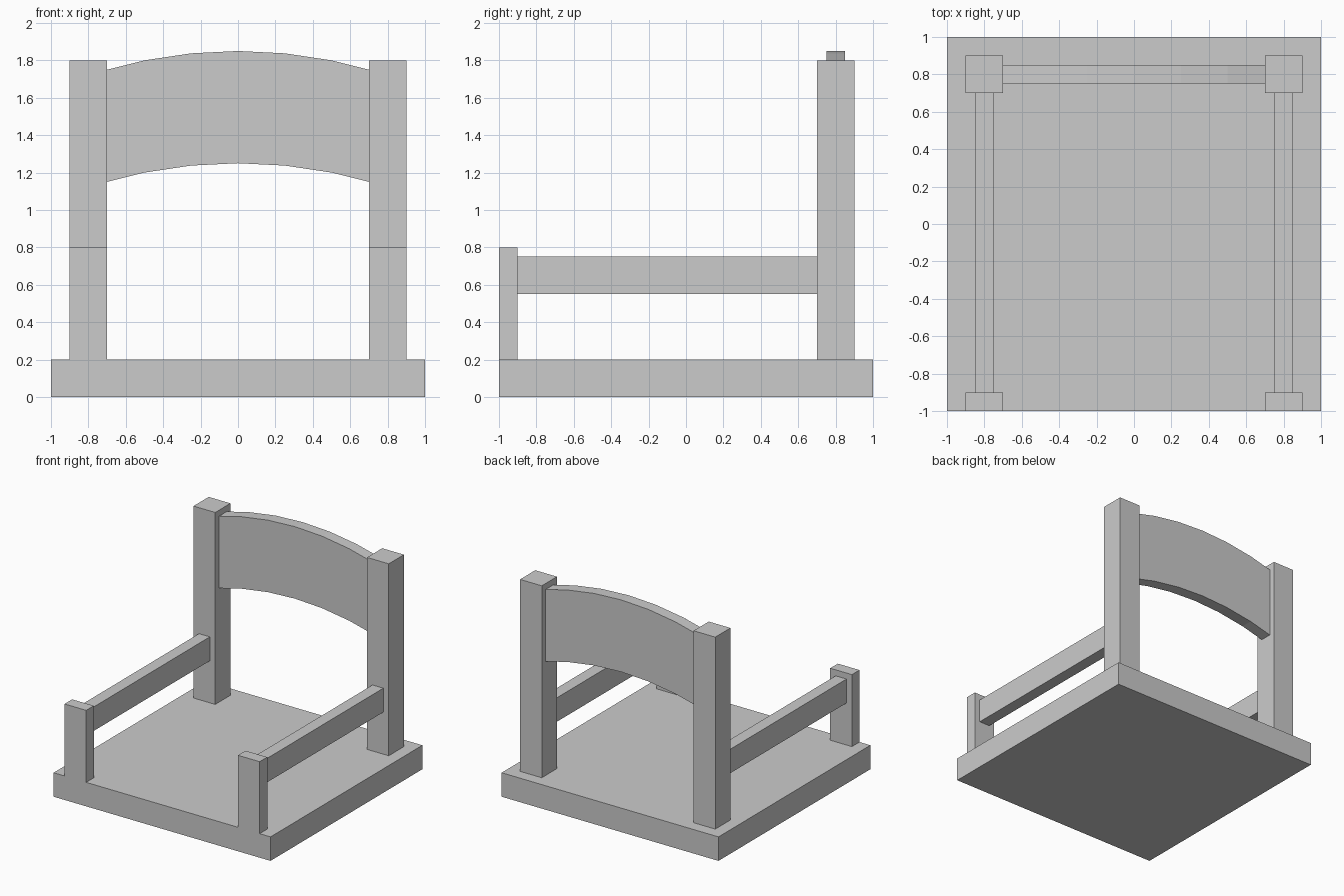
import bpy, bmesh

if "Cube" in bpy.data.objects:
    bpy.data.objects.remove(bpy.data.objects["Cube"])


def mesh_object(name, bm):
    bmesh.ops.recalc_face_normals(bm, faces=bm.faces[:])
    mesh = bpy.data.meshes.new(name)
    bm.to_mesh(mesh)
    bm.free()
    obj = bpy.data.objects.new(name, mesh)
    bpy.context.collection.objects.link(obj)
    return obj


def box(name, x, y, z):
    """Box from (min, max) ranges on each axis."""
    bm = bmesh.new()
    bmesh.ops.create_cube(bm, size=1)
    for v in bm.verts:
        v.co = [lo + (c + 0.5) * (hi - lo) for c, (lo, hi) in zip(v.co, (x, y, z))]
    return mesh_object(name, bm)


# Seat slab
box("seat", (-1, 1), (-1, 1), (0, 0.2))

# Posts and arm rails, mirrored left and right
for side, s in (("left", -1), ("right", 1)):
    wide = sorted((0.7 * s, 0.9 * s))
    narrow = sorted((0.75 * s, 0.85 * s))
    box(f"{side}_back_post", wide, (0.7, 0.9), (0.2, 1.8))
    box(f"{side}_front_post", wide, (-1, -0.9), (0.2, 0.8))
    box(f"{side}_arm_rail", narrow, (-0.9, 0.7), (0.55, 0.75))

# Arched backrest: faceted parabolic profile, ends set into the posts
xs = [i * 0.25 for i in range(-3, 4)]
top = [(x, 1.85 - 0.2 * x * x) for x in xs]
profile = top + [(x, z - 0.6) for x, z in reversed(top)]
bm = bmesh.new()
face = bm.faces.new([bm.verts.new((x, 0.75, z)) for x, z in profile])
extruded = bmesh.ops.extrude_face_region(bm, geom=[face], use_keep_orig=True)["geom"]
bmesh.ops.translate(bm, vec=(0, 0.1, 0),
                    verts=[g for g in extruded if isinstance(g, bmesh.types.BMVert)])
mesh_object("backrest", bm)
